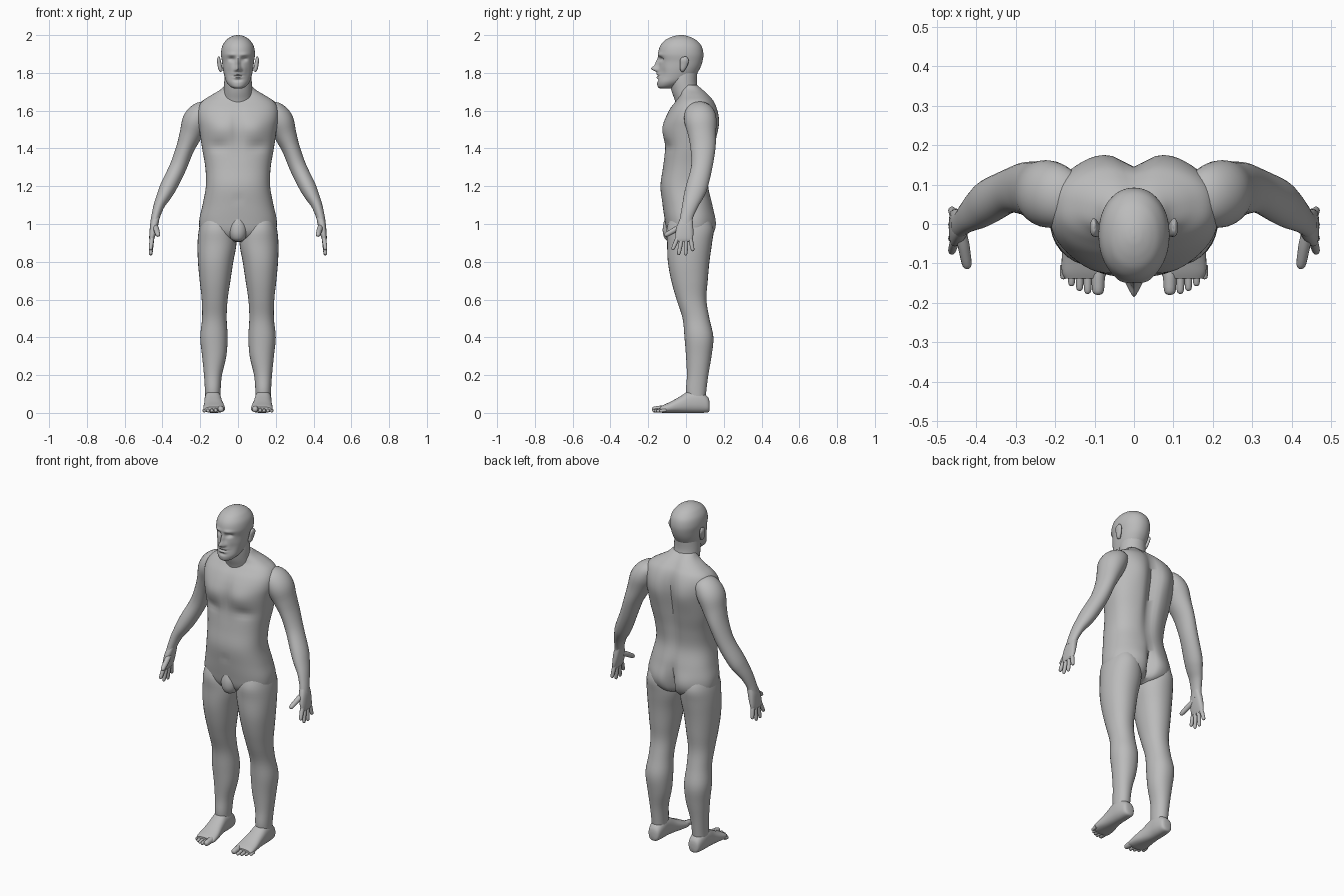
import bpy, bmesh, math
from mathutils import Vector

cube = bpy.data.objects.get("Cube")
if cube:
    bpy.data.objects.remove(cube, do_unlink=True)

skin = bpy.data.materials.new("grey_skin")
skin.use_nodes = True
skin.diffuse_color = (0.5, 0.5, 0.5, 1)
bsdf = skin.node_tree.nodes["Principled BSDF"]
bsdf.inputs["Base Color"].default_value = (0.5, 0.5, 0.5, 1)
bsdf.inputs["Roughness"].default_value = 0.6


def smooth_rows(rows, steps):
    """Catmull-Rom interpolation between rows of numbers."""
    out = []
    for i in range(len(rows) - 1):
        a, b, c, d = rows[max(i - 1, 0)], rows[i], rows[i + 1], rows[min(i + 2, len(rows) - 1)]
        for s in range(steps):
            t = s / steps
            out.append([0.5 * (2 * q + (r - p) * t + (2 * p - 5 * q + 4 * r - w) * t * t
                               + (3 * q - p - 3 * r + w) * t ** 3)
                        for p, q, r, w in zip(a, b, c, d)])
    return out + [list(rows[-1])]


def loft(name, rings, side=1, n=32, power=2.0, deform=None):
    """Skin over rings of (centre, u axis, v axis) with superellipse sections."""
    bm = bmesh.new()
    loops = []
    for c, u, v in rings:
        loop = []
        for k in range(n):
            a = 2 * math.pi * k / n
            ca, sa = math.cos(a), math.sin(a)
            p = c + u * math.copysign(abs(ca) ** (2 / power), ca) \
                  + v * math.copysign(abs(sa) ** (2 / power), sa)
            if deform:
                p.y += deform(p, sa)
            p.x *= side
            loop.append(bm.verts.new(p))
        loops.append(loop)
    for a, b in zip(loops, loops[1:]):
        for k in range(n):
            bm.faces.new((a[k], a[(k + 1) % n], b[(k + 1) % n], b[k]))
    bm.faces.new(loops[0])
    bm.faces.new(loops[-1])
    bmesh.ops.recalc_face_normals(bm, faces=bm.faces)
    me = bpy.data.meshes.new(name)
    bm.to_mesh(me)
    bm.free()
    me.materials.append(skin)
    ob = bpy.data.objects.new(name, me)
    bpy.context.collection.objects.link(ob)
    bpy.ops.object.select_all(action='DESELECT')
    ob.select_set(True)
    bpy.context.view_layer.objects.active = ob
    bpy.ops.object.shade_smooth_by_angle(angle=math.radians(50))
    return ob


def stack(rows, steps=4):
    """Level rings from (z, inner x, outer x, front y, back y)."""
    return [(Vector(((xi + xo) / 2, (f + b) / 2, z)), Vector(((xo - xi) / 2, 0, 0)),
             Vector((0, (b - f) / 2, 0))) for z, xi, xo, f, b in smooth_rows(rows, steps)]


def tube(rows, steps=4):
    """Rings square to a path of (x, y, z, thickness, y radius)."""
    rows = smooth_rows(rows, steps)
    rings = []
    for i, (x, y, z, ru, rv) in enumerate(rows):
        t = (Vector(rows[min(i + 1, len(rows) - 1)][:3]) - Vector(rows[max(i - 1, 0)][:3])).normalized()
        ref = Vector((0, 1, 0)) if abs(t.y) < 0.75 else Vector((0, 0, 1))
        v = (ref - t * ref.dot(t)).normalized()
        rings.append((Vector((x, y, z)), v.cross(t) * ru, v * rv))
    return rings


def digit(name, a, b, r, side):
    """Rounded finger or toe from a to b."""
    a, b = Vector(a), Vector(b)
    rows = [(*a.lerp(b, t), r * k, r * k)
            for t, k in ((0, .9), (.3, 1), (.55, .95), (.85, .85), (.96, .6), (1, .15))]
    loft(name, tube(rows, 2), side, n=12)


def bump(p, x0, z0, sx, sz):
    return math.exp(-((abs(p.x) - x0) / sx) ** 2 - ((p.z - z0) / sz) ** 2)


# Torso with chest, spine groove, shoulder blades and buttocks
def torso_shape(p, s):
    if s > 0:
        return s * (-.032 * bump(p, 0, 1.45, .035, .24) - .045 * bump(p, 0, .98, .022, .10)
                    + .012 * bump(p, .10, 1.54, .06, .09) + .012 * bump(p, .09, 1.0, .06, .06))
    return -s * (-.014 * bump(p, .095, 1.50, .07, .06) + .012 * bump(p, 0, 1.50, .02, .10)
                 + .008 * bump(p, 0, 1.13, .012, .012) + .012 * bump(p, .11, 1.41, .05, .025))


torso = [(z, -w, w, f, b) for z, w, f, b in (
    (.905, .07, -.04, .08), (.925, .15, -.075, .125), (.96, .198, -.10, .147),
    (1.02, .205, -.112, .152), (1.1, .188, -.124, .142), (1.2, .170, -.135, .122),
    (1.3, .173, -.122, .132), (1.4, .190, -.112, .152), (1.5, .205, -.118, .168),
    (1.56, .215, -.108, .170), (1.61, .212, -.085, .163), (1.65, .190, -.055, .148),
    (1.68, .145, -.035, .125), (1.71, .095, -.03, .095), (1.735, .07, -.02, .065))]
loft("torso", stack(torso, 5), n=64, power=2.4, deform=torso_shape)
loft("groin", stack([(.908, -.015, .015, -.09, -.05), (.92, -.036, .036, -.11, -.03),
                     (.95, -.046, .046, -.122, -.03), (.99, -.046, .046, -.122, -.03),
                     (1.03, -.03, .03, -.112, -.03)]), n=24)

# Neck
loft("neck", stack([(1.58, -.085, .085, -.045, .09), (1.65, -.078, .078, -.058, .085),
                    (1.70, -.074, .074, -.075, .068), (1.75, -.073, .073, -.085, .058),
                    (1.80, -.07, .07, -.09, .06)]))


# Head with sockets, brow, nose, lips and chin
def face(p, s):
    if s > 0:
        return 0
    nose = (-.034 * bump(p, 0, 1.822, .013, .014) - .02 * bump(p, 0, 1.85, .010, .026)
            - .012 * bump(p, .014, 1.815, .008, .009))
    eyes = .016 * bump(p, .034, 1.873, .017, .011) - .007 * bump(p, .035, 1.897, .025, .009)
    mouth = (-.008 * bump(p, 0, 1.794, .022, .007) + .007 * bump(p, 0, 1.785, .026, .004)
             - .007 * bump(p, 0, 1.776, .02, .007) + .007 * bump(p, 0, 1.762, .02, .008))
    cheeks = .008 * bump(p, .052, 1.80, .018, .03)
    return -s * (nose + eyes + mouth + cheeks)


head = [(z, -w, w, f, b) for z, w, f, b in (
    (1.718, .022, -.14, -.075), (1.728, .042, -.15, -.05), (1.75, .060, -.153, -.005),
    (1.78, .071, -.150, .045), (1.82, .080, -.146, .072), (1.86, .085, -.142, .087),
    (1.90, .090, -.147, .092), (1.94, .084, -.138, .083), (1.97, .066, -.115, .058),
    (1.987, .045, -.086, .030), (1.997, .022, -.055, .0), (2.0, .004, -.033, -.022))]
loft("head", stack(head, 8), n=96, power=2.1, deform=face)

arm = [(.14, .065, 1.605, .035, .055), (.185, .07, 1.59, .062, .078), (.222, .077, 1.545, .072, .085),
       (.250, .085, 1.475, .060, .074), (.28, .09, 1.40, .048, .066), (.318, .083, 1.30, .045, .056),
       (.367, .058, 1.20, .044, .057), (.392, .04, 1.15, .038, .052), (.417, .022, 1.10, .029, .042),
       (.436, .004, 1.04, .023, .034), (.443, -.002, 1.0, .022, .036)]
hand = [(.432, .006, 1.045, .019, .028), (.443, -.002, 1.0, .021, .040), (.451, -.008, .955, .018, .047),
        (.457, -.010, .92, .013, .046), (.459, -.010, .905, .007, .036)]
leg = [(1.06, .06, .18, -.07, .11), (.98, .022, .205, -.102, .145), (.90, .008, .214, -.10, .138),
       (.8, .025, .212, -.096, .124), (.7, .040, .203, -.078, .115), (.6, .055, .192, -.050, .108),
       (.5, .060, .190, -.018, .124), (.4, .055, .200, -.008, .145), (.3, .062, .190, 0, .135),
       (.2, .085, .180, .005, .118), (.12, .092, .175, 0, .108), (.05, .095, .172, .01, .10)]
# Foot rows: y, centre x, half width, bottom z, top z
foot = [(.125, .132, .016, .015, .055), (.115, .132, .034, .003, .085), (.07, .133, .043, 0, .118),
        (.02, .133, .045, 0, .118), (-.03, .130, .049, 0, .088), (-.08, .127, .056, 0, .06),
        (-.12, .126, .057, 0, .042), (-.138, .125, .050, .004, .032)]

for side, tag in ((1, "left"), (-1, "right")):
    loft(tag + "_arm", tube(arm), side)
    loft(tag + "_hand", tube(hand), side, n=24, power=2.6)
    # Fingers and thumb
    for nm, y0, y1, z1 in (("index", -.043, -.072, .862), ("middle", -.021, -.040, .835),
                           ("ring", .001, -.002, .833), ("little", .022, .037, .856)):
        digit(f"{tag}_{nm}_finger", (.455, y0, .93), (.463, y1, z1), .0115, side)
    digit(tag + "_thumb", (.438, -.022, .99), (.422, -.113, .938), .015, side)

    loft(tag + "_leg", stack(leg), side, power=2.15)
    loft(tag + "_foot", [(Vector((x, y, (a + b) / 2)), Vector((w, 0, 0)), Vector((0, 0, (b - a) / 2)))
                         for y, x, w, a, b in smooth_rows(foot, 4)], side, power=2.4)
    # Toes, big to small
    for i in range(5):
        r = .0175 if i == 0 else .0115 - .0006 * i
        x = .091 if i == 0 else .097 + .0205 * i
        digit(f"{tag}_toe_{i + 1}", (x, -.105, r + .006),
              (x, -.18 + .0025 * i * i, r), r, side)

    # Ear: flattened, tilted shell
    ear = [(.088, -.018, 1.808, .006, .008), (.093, -.018, 1.82, .011, .014),
           (.098, -.012, 1.845, .011, .021), (.102, -.008, 1.868, .010, .023),
           (.101, -.006, 1.882, .006, .014), (.100, -.006, 1.886, .002, .004)]
    loft(tag + "_ear", tube(ear), side, n=16)
